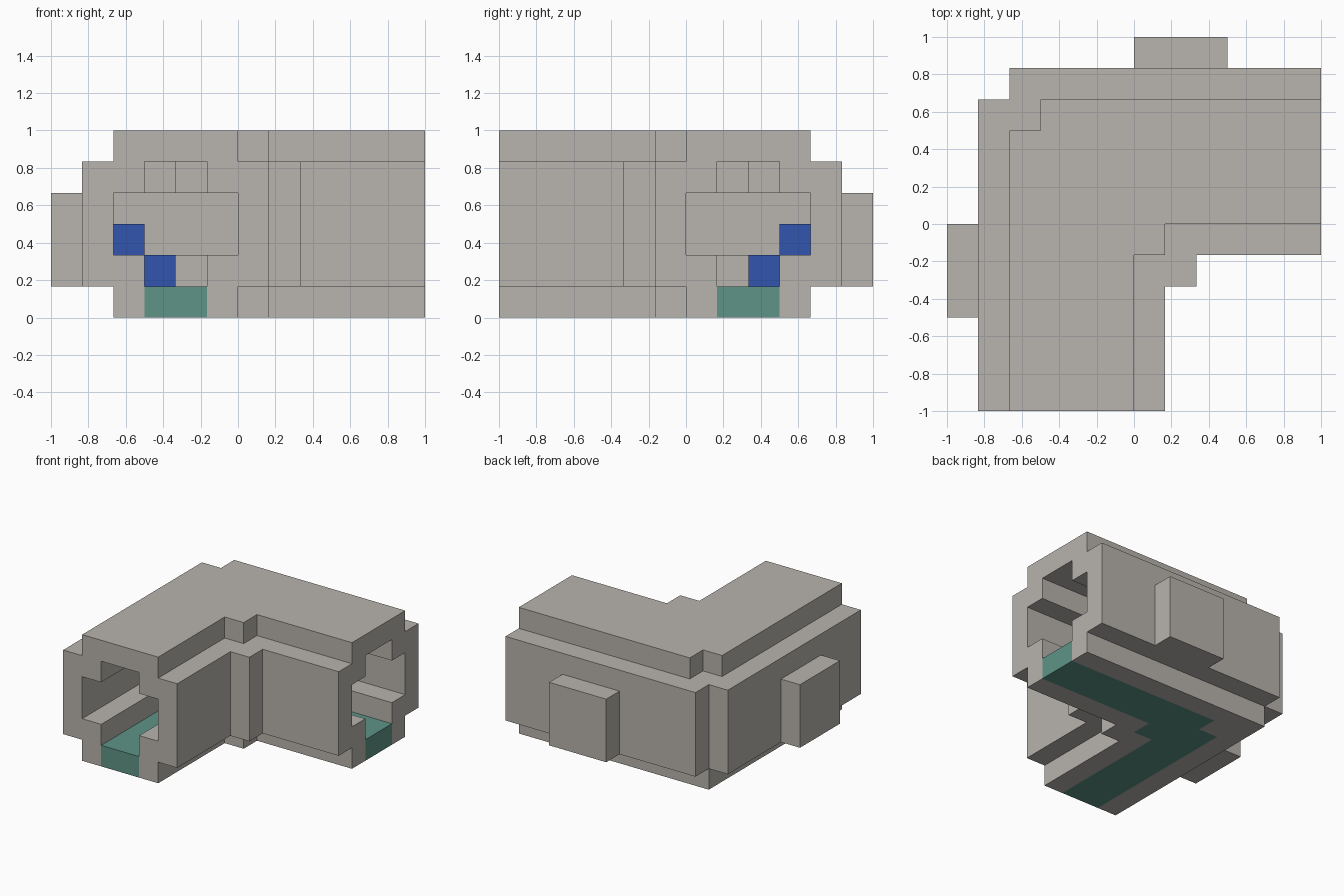
import bpy
import bmesh
from mathutils import Vector

cube = bpy.data.objects.get("Cube")
if cube:
    bpy.data.objects.remove(cube, do_unlink=True)

U = 1 / 6      # size of one block
END = -6       # open end of each arm, in blocks


def material(name, color):
    m = bpy.data.materials.new(name)
    m.use_nodes = True
    m.diffuse_color = (*color, 1)
    m.node_tree.nodes["Principled BSDF"].inputs["Base Color"].default_value = (*color, 1)
    return m


stone = material("warm grey", (0.479, 0.456, 0.423))
teal = material("muted teal", (0.112, 0.296, 0.238))
blue = material("deep blue", (0.032, 0.091, 0.429))


def stepped(e):
    """Half of an elbow edge with a one-block step on the diagonal."""
    return [(e, END), (e, -e - 1), (e + 1, -e - 1)]


def square(e):
    """Half of an elbow edge with a plain corner."""
    return [(e, END), (e, -e)]


def mirrored(points):
    return [(-y, -x) for x, y in reversed(points)]


def extrude(name, outlines, z0, z1, mat):
    """Weld flat outlines into one sheet and raise it from z0 to z1."""
    bm = bmesh.new()
    for pts in outlines:
        bm.faces.new([bm.verts.new(Vector((x, y, z0)) * U) for x, y in pts])
    bmesh.ops.remove_doubles(bm, verts=bm.verts, dist=0.001)
    bmesh.ops.dissolve_limit(bm, angle_limit=0.01, verts=bm.verts, edges=bm.edges)
    new = bmesh.ops.extrude_face_region(bm, geom=bm.faces[:])["geom"]
    top = [v for v in new if isinstance(v, bmesh.types.BMVert)]
    bmesh.ops.translate(bm, verts=top, vec=(0, 0, (z1 - z0) * U))
    bmesh.ops.recalc_face_normals(bm, faces=bm.faces)
    mesh = bpy.data.meshes.new(name)
    bm.to_mesh(mesh)
    bm.free()
    mesh.materials.append(mat)
    obj = bpy.data.objects.new(name, mesh)
    bpy.context.collection.objects.link(obj)
    return obj


def elbow(name, outer, inner, z0, z1, mat=stone):
    """L-shaped strip between two edges, mirrored across the diagonal."""
    half = list(dict.fromkeys(outer + inner[::-1]))
    extrude(name, [half, mirrored(half)], z0, z1, mat)


def block(name, x0, x1, y0, y1, z0, z1, mat=stone):
    extrude(name, [[(x0, y0), (x1, y0), (x1, y1), (x0, y1)]], z0, z1, mat)


# Floor: teal walkway between two stone borders
elbow("floor_outer_border", square(-4), stepped(-3), 0, 1)
elbow("floor_walkway", stepped(-3), stepped(-1), 0, 1, teal)
elbow("floor_inner_border", stepped(-1), stepped(0), 0, 1)

# Walls on both sides of the passage
elbow("outer_wall", stepped(-5), square(-4), 1, 5)
elbow("inner_wall", stepped(0), stepped(1), 1, 5)

# Ledges along the foot and the top of the walls
elbow("outer_lower_ledge", square(-4), square(-3), 1, 2)
elbow("inner_lower_ledge", stepped(-1), stepped(0), 1, 2)
elbow("outer_upper_ledge", square(-4), stepped(-3), 4, 5)
elbow("inner_upper_ledge", stepped(-1), stepped(0), 4, 5)

# Roof slab
elbow("roof", stepped(-4), stepped(0), 5, 6)

# Blue steps in the inside corner
block("lower_corner_step", -3, -2, 2, 3, 1, 2, blue)
block("upper_corner_step", -4, -3, 3, 4, 2, 3, blue)

# Raised panels on the outer faces
block("right_panel", -6, -5, -3, 0, 1, 4)
block("back_panel", 0, 3, 5, 6, 1, 4)
